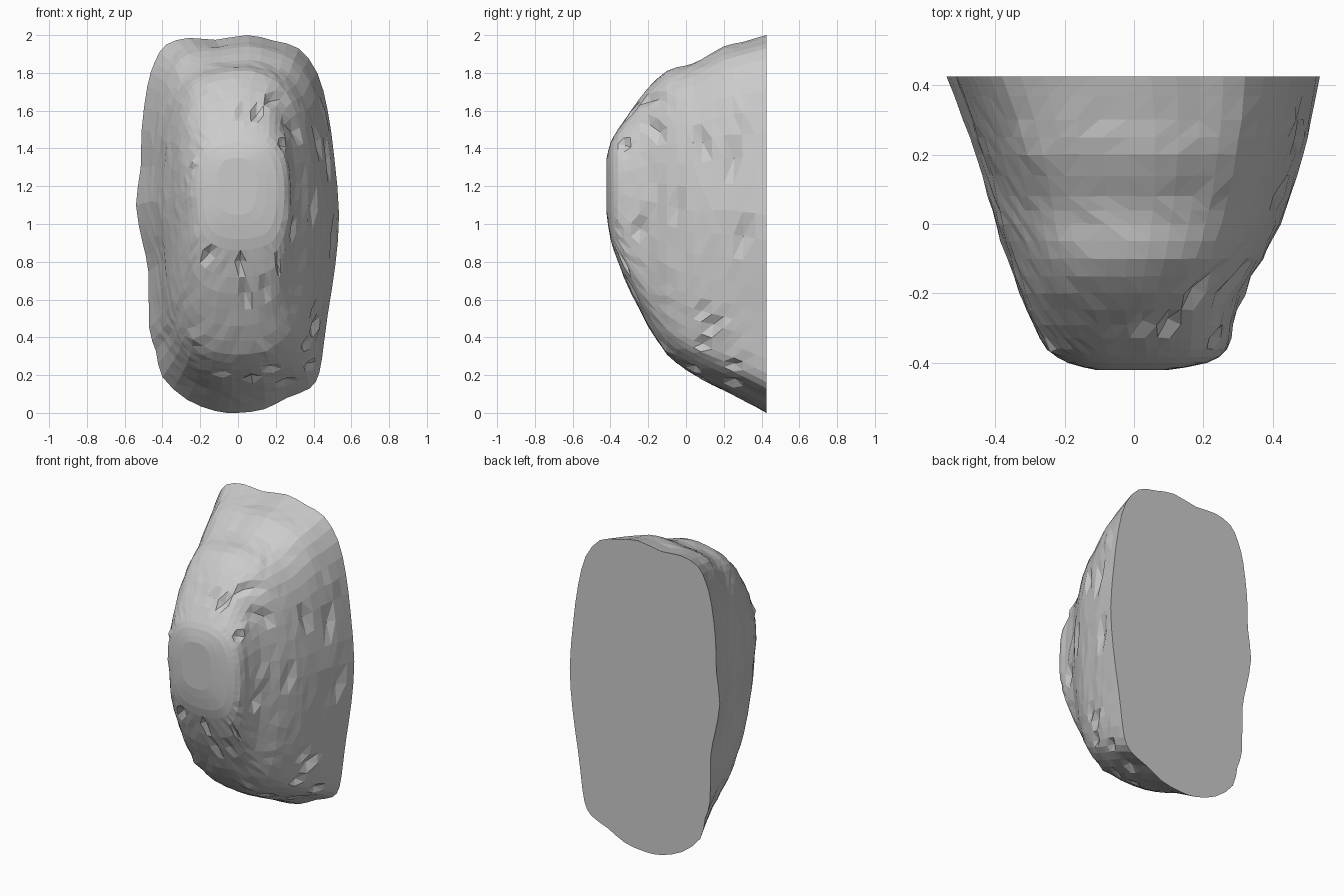
import bpy, bmesh, random

if "Cube" in bpy.data.objects:
    bpy.data.objects.remove(bpy.data.objects["Cube"])

random.seed(4)


def catmull(a, b, c, d, t):
    return tuple(0.5 * (2*q + (r-p)*t + (2*p-5*q+4*r-s)*t*t + (3*q-p-3*r+s)*t**3)
                 for p, q, r, s in zip(a, b, c, d))


def smooth_points(pts, steps, closed):
    n = len(pts)
    get = (lambda i: pts[i % n]) if closed else (lambda i: pts[max(0, min(n-1, i))])
    out = [catmull(get(i-1), get(i), get(i+1), get(i+2), k/steps)
           for i in range(n if closed else n-1) for k in range(steps)]
    return out if closed else out + [pts[-1]]


# outline of the flat back (x, z)
outline = [(0.05, 2.0), (-0.12, 1.975), (-0.26, 1.985), (-0.38, 1.95), (-0.44, 1.86),
           (-0.48, 1.73), (-0.51, 1.5), (-0.515, 1.3), (-0.54, 1.1), (-0.505, 0.9),
           (-0.475, 0.75), (-0.47, 0.45), (-0.435, 0.33), (-0.4, 0.19), (-0.27, 0.07),
           (-0.12, 0.01), (0, 0), (0.14, 0.02), (0.26, 0.08), (0.38, 0.13),
           (0.43, 0.21), (0.455, 0.37), (0.475, 0.52), (0.515, 0.78), (0.535, 1.05),
           (0.51, 1.35), (0.475, 1.6), (0.42, 1.8), (0.32, 1.93), (0.19, 1.97)]
# depth sections: y, left x, right x, bottom z, top z
sections = [(0.425, -0.54, 0.535, 0.0, 2.0), (0.3, -0.49, 0.51, 0.07, 1.965),
            (0.2, -0.455, 0.485, 0.12, 1.94), (0.08, -0.42, 0.45, 0.18, 1.87),
            (0.0, -0.4, 0.42, 0.23, 1.84), (-0.1, -0.365, 0.37, 0.31, 1.81),
            (-0.2, -0.33, 0.31, 0.46, 1.72), (-0.29, -0.29, 0.285, 0.63, 1.6),
            (-0.36, -0.25, 0.27, 0.8, 1.5), (-0.4, -0.19, 0.21, 0.92, 1.43),
            (-0.42, -0.11, 0.1, 1.05, 1.35)]

ring_pts = smooth_points(outline, 2, True)
rows = smooth_points(sections, 2, False)

# rock body: loft from the irregular back outline to a rounder front
bm = bmesh.new()
rings = []
for y, x0, x1, z0, z1 in rows:
    blend = 0.75 * min(1, (0.425 - y) / 0.55)
    ring = []
    for x, z in ring_pts:
        u, v = (x + 0.0025) / 0.5375, z - 1
        e = 2.6 if v > 0 else 2.9
        k = (abs(u)**e + abs(v)**e) ** (-1/e)
        s = 1 + (k - 1) * blend
        ring.append(bm.verts.new((x0 + (x1-x0)*(u*s+1)/2, y, z0 + (z1-z0)*(v*s+1)/2)))
    rings.append(ring)
n = len(ring_pts)
for a, b in zip(rings, rings[1:]):
    for i in range(n):
        j = (i + 1) % n
        bm.faces.new((a[i], a[j], b[j], b[i]))
bm.faces.new(rings[0])
bm.faces.new(rings[-1])
bmesh.ops.recalc_face_normals(bm, faces=bm.faces)
bm.normal_update()

# rough surface: fine unevenness plus scattered chips, back kept flat
moves = []
for ring in rings[2:-4]:
    for v in ring:
        d = random.uniform(-0.003, 0.003)
        if random.random() < 0.07 and v.co.x > -0.25 and v.co.z < 1.75:
            d = random.choice((-0.024, -0.016, 0.012))
        moves.append((v, v.normal * d))
for v, d in moves:
    v.co += d

bmesh.ops.triangulate(bm, faces=[f for f in bm.faces if len(f.verts) == 4])
me = bpy.data.meshes.new("rock_hold")
bm.to_mesh(me)
bm.free()
ob = bpy.data.objects.new("rock_hold", me)
bpy.context.collection.objects.link(ob)
